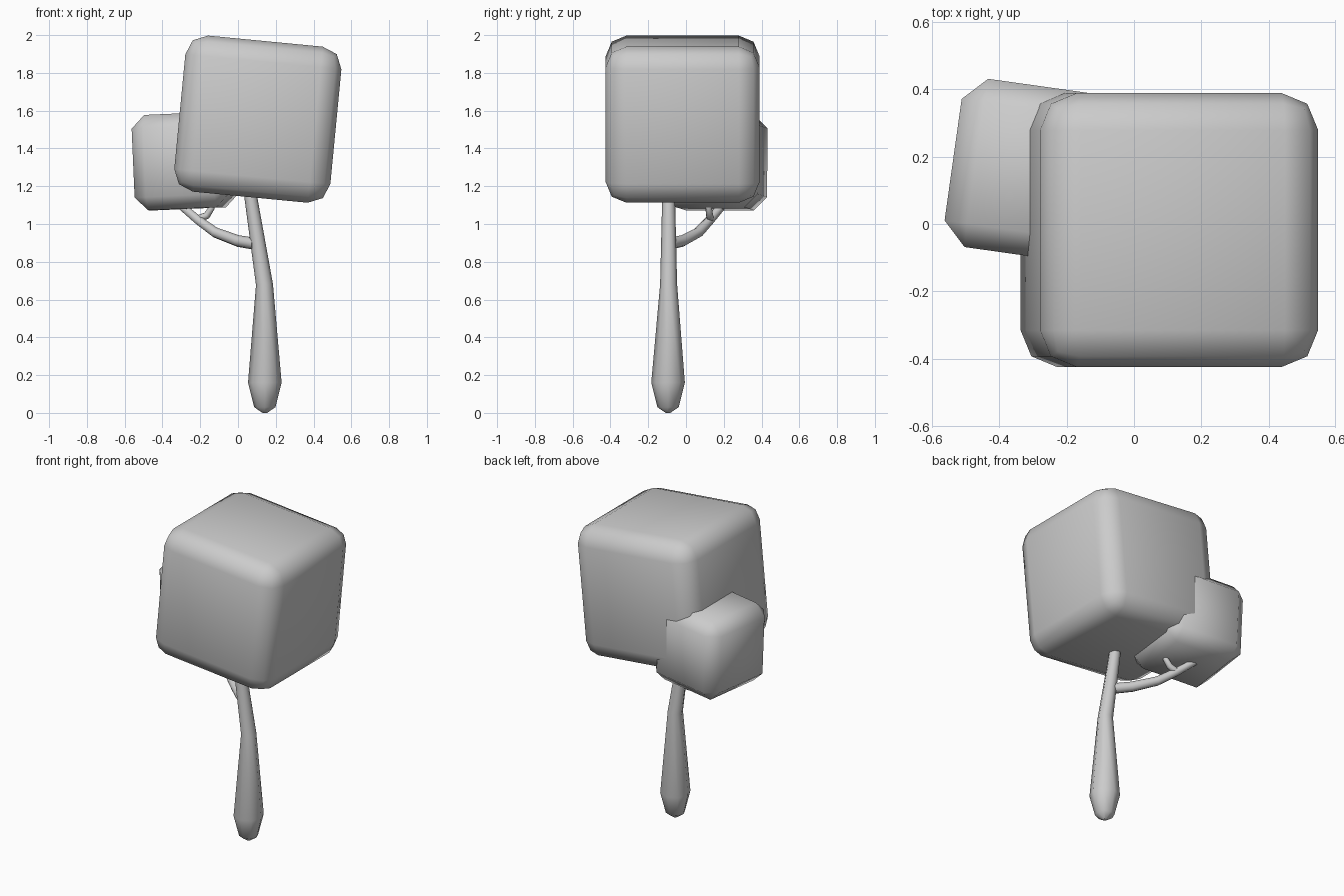
import bpy
from math import radians

if "Cube" in bpy.data.objects:
    bpy.data.objects.remove(bpy.data.objects["Cube"])


def foliage(name, loc, size, rot, bevel, segments):
    """Rounded, tilted leaf block."""
    bpy.ops.mesh.primitive_cube_add(size=1, location=loc,
                                    rotation=[radians(a) for a in rot])
    ob = bpy.context.object
    ob.name = name
    ob.scale = size
    bpy.ops.object.transform_apply(location=False, rotation=False, scale=True)
    mod = ob.modifiers.new("round", 'BEVEL')
    mod.width = bevel
    mod.segments = segments
    bpy.ops.object.modifier_apply(modifier=mod.name)
    bpy.ops.object.shade_smooth()


def limb(name, points):
    """Tapered eight-sided tube through (x, y, z, radius) points."""
    cu = bpy.data.curves.new(name, 'CURVE')
    cu.dimensions = '3D'
    cu.bevel_depth = 1
    cu.bevel_resolution = 2
    cu.use_fill_caps = True
    sp = cu.splines.new('POLY')
    sp.points.add(len(points) - 1)
    for p, (x, y, z, r) in zip(sp.points, points):
        p.co = (x, y, z, 1)
        p.radius = r
    ob = bpy.data.objects.new(name, cu)
    bpy.context.collection.objects.link(ob)
    bpy.ops.object.select_all(action='DESELECT')
    ob.select_set(True)
    bpy.context.view_layer.objects.active = ob
    bpy.ops.object.convert(target='MESH')
    bpy.ops.object.shade_smooth()


# Leaf blocks
foliage("large_foliage", (0.105, -0.018, 1.555), (0.83, 0.815, 0.83),
        (0, 5.5, 0), 0.11, 2)
foliage("small_foliage", (-0.28, 0.155, 1.333), (0.505, 0.505, 0.505),
        (0, -2.5, -8), 0.07, 1)

# Trunk with rounded foot and a bend at mid height
limb("trunk", [(0.142, -0.095, 0.0, 0.012), (0.142, -0.095, 0.03, 0.056),
               (0.142, -0.095, 0.16, 0.089), (0.14, -0.092, 0.68, 0.045),
               (0.068, -0.092, 1.14, 0.034), (0.045, -0.09, 1.3, 0.03)])

# Side branch and its twig
limb("branch", [(0.09, -0.09, 0.895, 0.032), (0.0, -0.02, 0.91, 0.031),
                (-0.12, 0.065, 0.955, 0.028), (-0.21, 0.125, 1.02, 0.025),
                (-0.30, 0.19, 1.095, 0.022), (-0.33, 0.21, 1.16, 0.02)])
limb("twig", [(-0.215, 0.13, 1.025, 0.02), (-0.165, 0.125, 1.045, 0.019),
              (-0.14, 0.12, 1.085, 0.017), (-0.135, 0.12, 1.14, 0.015)])
